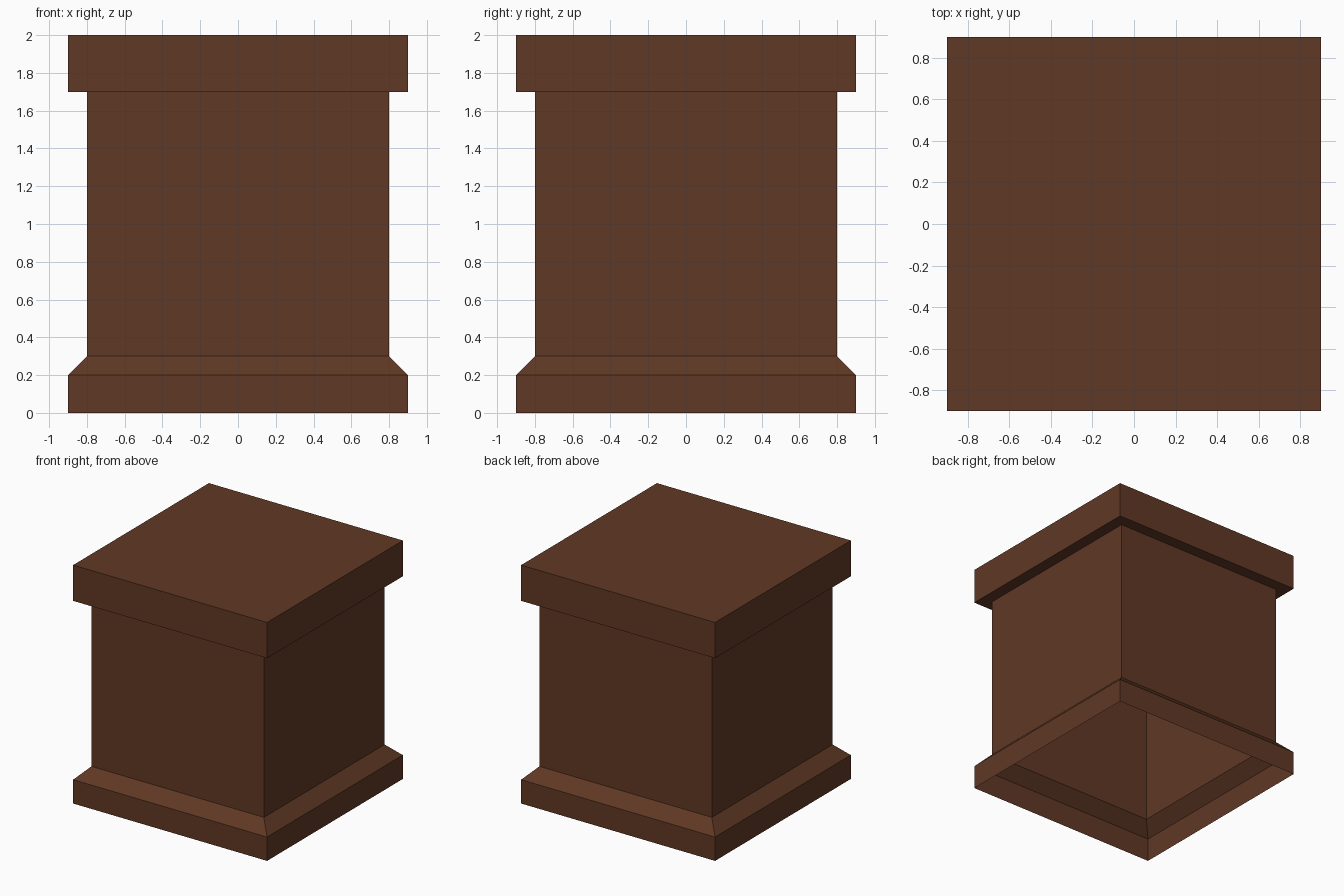
import bpy, bmesh

if "Cube" in bpy.data.objects:
    bpy.data.objects.remove(bpy.data.objects["Cube"])

wood = bpy.data.materials.new("dark_brown_wood")
wood.diffuse_color = (0.117, 0.040, 0.018, 1)
wood.use_nodes = True
wood.node_tree.nodes["Principled BSDF"].inputs["Base Color"].default_value = wood.diffuse_color


def square_shell(name, profile, cap_top=False):
    """Square rings (half width, height) bridged into a thin open shell."""
    bm = bmesh.new()
    rings = [[bm.verts.new((sx * h, sy * h, z))
              for sx, sy in ((-1, -1), (1, -1), (1, 1), (-1, 1))]
             for h, z in profile]
    for a, b in zip(rings, rings[1:]):
        for i in range(4):
            j = (i + 1) % 4
            bm.faces.new((a[i], a[j], b[j], b[i]))
    if cap_top:
        bm.faces.new(rings[-1])
    mesh = bpy.data.meshes.new(name)
    bm.to_mesh(mesh)
    bm.free()
    mesh.materials.append(wood)
    obj = bpy.data.objects.new(name, mesh)
    bpy.context.collection.objects.link(obj)
    return obj


# Plinth: straight band with a sloped top, open underneath
square_shell("plinth", [(0.9, 0), (0.9, 0.2), (0.8, 0.3)])
# Shaft: plain hollow walls
square_shell("shaft", [(0.8, 0.3), (0.8, 1.7)])
# Cap: overhanging slab, its underside meeting the shaft
square_shell("cap", [(0.8, 1.7), (0.9, 1.7), (0.9, 2.0)], cap_top=True)
